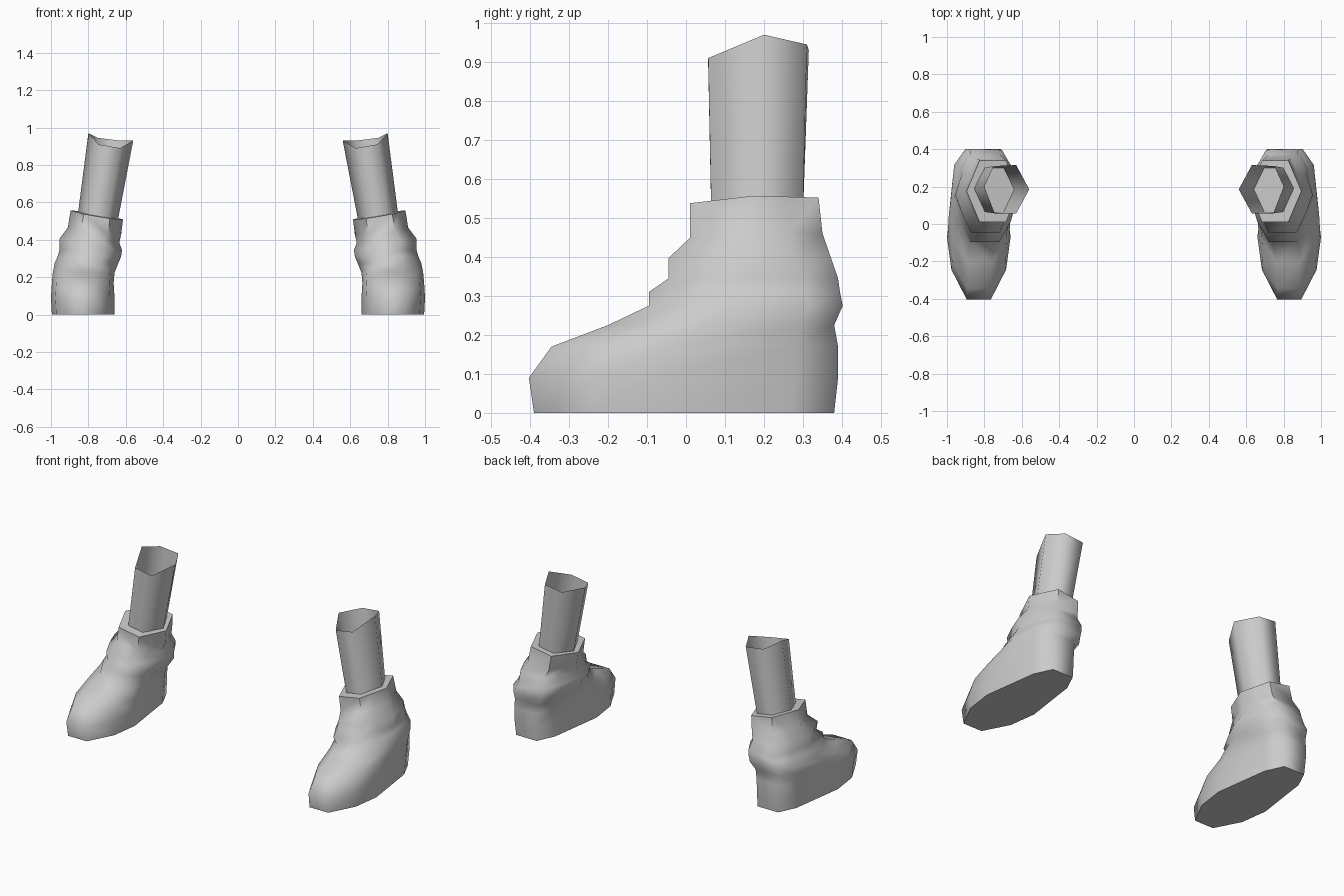
import bpy, bmesh, math

if "Cube" in bpy.data.objects:
    bpy.data.objects.remove(bpy.data.objects["Cube"])

grey = bpy.data.materials.new("plain_grey")
grey.diffuse_color = (0.6, 0.6, 0.6, 1)
grey.use_nodes = True
grey.node_tree.nodes["Principled BSDF"].inputs["Base Color"].default_value = grey.diffuse_color


def loft(name, rings, cap_start, cap_end):
    """Skin a stack of equal-length point rings and mirror it to the other side."""
    bm = bmesh.new()
    loops = [[bm.verts.new(p) for p in ring] for ring in rings]
    n = len(loops[0])
    for a, b in zip(loops, loops[1:]):
        for i in range(n):
            j = (i + 1) % n
            bm.faces.new((a[i], a[j], b[j], b[i]))
    if cap_start:
        bm.faces.new(loops[0][::-1])
    if cap_end:
        bm.faces.new(loops[-1])
    bmesh.ops.recalc_face_normals(bm, faces=bm.faces)
    mesh = bpy.data.meshes.new(name)
    bm.to_mesh(mesh)
    bm.free()
    mesh.materials.append(grey)
    obj = bpy.data.objects.new(name, mesh)
    bpy.context.collection.objects.link(obj)
    bpy.ops.object.select_all(action='DESELECT')
    obj.select_set(True)
    bpy.context.view_layer.objects.active = obj
    bpy.ops.object.shade_smooth_by_angle(angle=math.radians(66))
    obj.modifiers.new("other_side", 'MIRROR').use_mirror_merge = False
    return obj


def boot_ring(z, x_in, x_out, y_front, y_back, hexed, heel, tilt):
    """Ten-point outline, blended from a shoe sole shape to a hexagon."""
    sole = [(0.38, 0), (0.86, 0.2), (1, 0.42), (heel, 0.86), (heel * 0.58, 1)]
    collar = [(0.5, 0), (0.75, 0.25), (1, 0.5), (0.75, 0.75), (0.5, 1)]
    half = [(a + (c - a) * hexed, b + (d - b) * hexed)
            for (a, b), (c, d) in zip(sole, collar)]
    outline = half + [(-u, v) for u, v in reversed(half)]
    cx, w = (x_in + x_out) / 2, (x_out - x_in) / 2
    return [(cx + u * w, y_front + v * (y_back - y_front),
             z + tilt * (u + 0.3 * (2 * v - 1))) for u, v in outline]


# Boot: height, inner x, outer x, front y, back y, hexagon blend, heel width, tilt
boot_rings = [
    (0.00, 0.66, 0.995, -0.39, 0.38, 0.0, 0.72, 0),
    (0.09, 0.66, 1.00, -0.403, 0.39, 0.0, 0.72, 0),
    (0.17, 0.665, 0.995, -0.345, 0.39, 0.0, 0.76, 0),
    (0.225, 0.66, 0.99, -0.20, 0.38, 0.1, 0.85, 0),
    (0.275, 0.64, 0.98, -0.095, 0.402, 0.3, 0.95, 0),
    (0.31, 0.625, 0.965, -0.095, 0.395, 0.5, 0.95, 0),
    (0.345, 0.62, 0.955, -0.045, 0.39, 0.6, 0.9, 0),
    (0.395, 0.635, 0.955, -0.045, 0.37, 0.8, 0.85, 0.01),
    (0.445, 0.625, 0.91, 0.01, 0.35, 1.0, 0.8, 0.02),
    (0.533, 0.615, 0.895, 0.01, 0.34, 1.0, 0.8, 0.024),
]
loft("boot", [boot_ring(*r) for r in boot_rings], True, True)

# Leg: leaning six-sided tube, open at its slanted top
leg_bottom = [(0.645, 0.185, 0.49), (0.70, 0.065, 0.50), (0.80, 0.065, 0.515),
              (0.857, 0.19, 0.53), (0.80, 0.30, 0.525), (0.70, 0.30, 0.51)]
leg_top = [(0.56, 0.185, 0.93), (0.63, 0.057, 0.89), (0.745, 0.057, 0.91),
           (0.80, 0.20, 0.97), (0.75, 0.31, 0.945), (0.63, 0.315, 0.93)]
loft("leg", [leg_bottom, leg_top], False, False)
